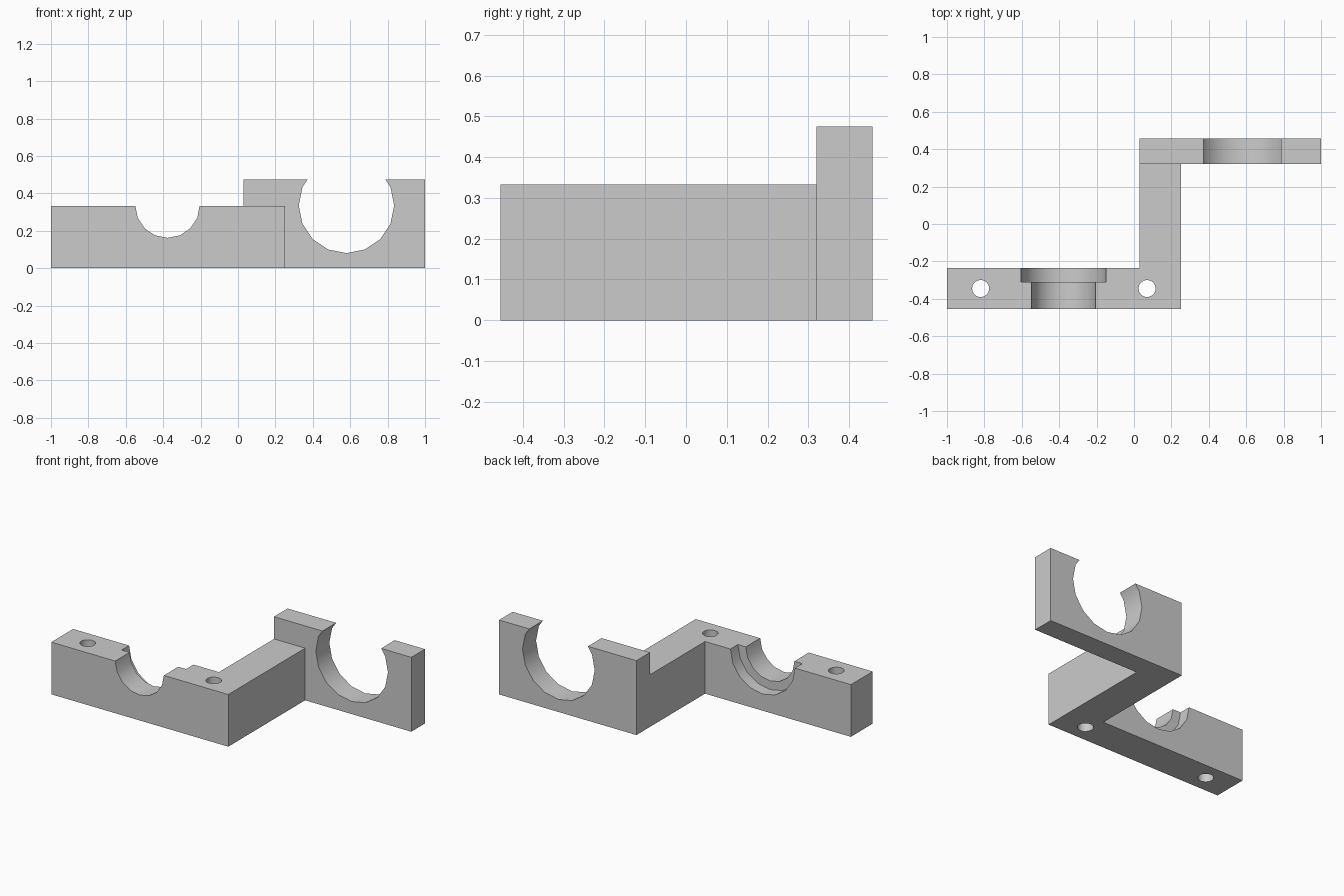
import bpy
import bmesh
import math
from mathutils import Matrix

if "Cube" in bpy.data.objects:
    bpy.data.objects.remove(bpy.data.objects["Cube"], do_unlink=True)

grey = bpy.data.materials.new("light_grey")
grey.use_nodes = True
grey.diffuse_color = (0.6, 0.6, 0.6, 1)
grey.node_tree.nodes["Principled BSDF"].inputs["Base Color"].default_value = (0.6, 0.6, 0.6, 1)


def add_object(name, bm):
    bmesh.ops.recalc_face_normals(bm, faces=bm.faces)
    mesh = bpy.data.meshes.new(name)
    bm.to_mesh(mesh)
    bm.free()
    mesh.materials.append(grey)
    obj = bpy.data.objects.new(name, mesh)
    bpy.context.collection.objects.link(obj)
    return obj


def prism(name, outline, height):
    """Extrude a plan outline up from the ground."""
    bm = bmesh.new()
    low = [bm.verts.new((x, y, 0)) for x, y in outline]
    high = [bm.verts.new((x, y, height)) for x, y in outline]
    bm.faces.new(low)
    bm.faces.new(high)
    for i in range(len(low)):
        j = (i + 1) % len(low)
        bm.faces.new((low[i], low[j], high[j], high[i]))
    return add_object(name, bm)


def cylinder(name, center, radius, depth, along_y=True):
    bm = bmesh.new()
    turn = Matrix.Rotation(math.pi / 2, 4, "X") if along_y else Matrix()
    bmesh.ops.create_cone(bm, cap_ends=True, segments=16, radius1=radius,
                          radius2=radius, depth=depth,
                          matrix=Matrix.Translation(center) @ turn)
    return add_object(name, bm)


def combine(target, other, operation):
    other.hide_render = True
    mod = target.modifiers.new(other.name, "BOOLEAN")
    mod.operation = operation
    mod.solver = "EXACT"
    mod.object = other
    bpy.context.view_layer.objects.active = target
    bpy.ops.object.modifier_apply(modifier=mod.name)
    bpy.data.objects.remove(other, do_unlink=True)


# Front bar with the connecting arm
bracket = prism("bracket", [(-1, -0.455), (0.25, -0.455), (0.25, 0.32),
                            (0.03, 0.32), (0.03, -0.235), (-1, -0.235)], 0.333)

# Taller rear plate
plate = prism("rear_plate", [(0.03, 0.32), (1, 0.32), (1, 0.457), (0.03, 0.457)], 0.475)
combine(bracket, plate, "UNION")

# Bearing seats: front cradle, its stepped recess, and the open rear ring
cutters = [
    cylinder("cradle_cutter", (-0.377, -0.35, 0.334), 0.172, 0.5),
    cylinder("recess_cutter", (-0.377, -0.16, 0.334), 0.228, 0.3),
    cylinder("ring_cutter", (0.58, 0.4, 0.335), 0.255, 0.4),
]
# Vertical screw holes
for x in (-0.82, 0.07):
    cutters.append(cylinder("screw_cutter", (x, -0.345, 0.17), 0.046, 1, along_y=False))
for cutter in cutters:
    combine(bracket, cutter, "DIFFERENCE")

# Smooth bores, sharp corners
bpy.ops.object.select_all(action="DESELECT")
bracket.select_set(True)
bpy.context.view_layer.objects.active = bracket
bpy.ops.object.shade_smooth_by_angle(angle=math.radians(30))
